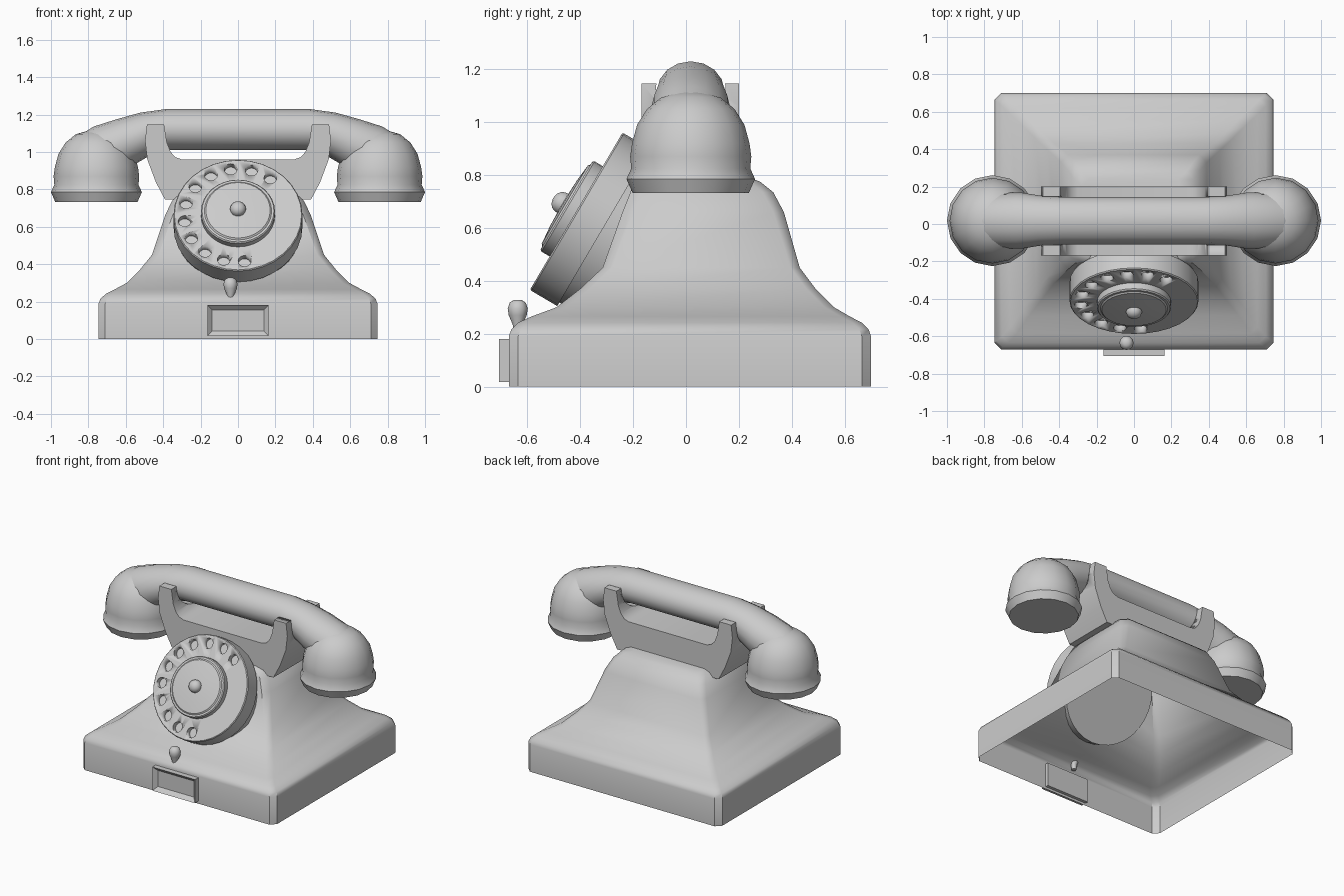
import bpy, bmesh, math
from mathutils import Matrix, Vector

if "Cube" in bpy.data.objects:
    bpy.data.objects.remove(bpy.data.objects["Cube"])


def finish(bm, name, angle=35):
    bmesh.ops.recalc_face_normals(bm, faces=bm.faces)
    mesh = bpy.data.meshes.new(name)
    bm.to_mesh(mesh)
    bm.free()
    ob = bpy.data.objects.new(name, mesh)
    bpy.context.collection.objects.link(ob)
    bpy.ops.object.select_all(action='DESELECT')
    ob.select_set(True)
    bpy.context.view_layer.objects.active = ob
    bpy.ops.object.shade_smooth_by_angle(angle=math.radians(angle))
    return ob


def loft(bm, rings, cap_start=True, cap_end=True):
    rows = [[bm.verts.new(p) for p in ring] for ring in rings]
    n = len(rows[0])
    for a, b in zip(rows, rows[1:]):
        for i in range(n):
            j = (i + 1) % n
            bm.faces.new((a[i], a[j], b[j], b[i]))
    if cap_start:
        bm.faces.new(rows[0][::-1])
    if cap_end:
        bm.faces.new(rows[-1])


def lathe(name, profile, matrix, sides=32, angle=35):
    bm = bmesh.new()
    loft(bm, [[matrix @ Vector((r * math.cos(t), r * math.sin(t), h))
               for t in (2 * math.pi * i / sides for i in range(sides))]
              for r, h in profile])
    return finish(bm, name, angle)


def cut(ob, cutter):
    mod = ob.modifiers.new("cut", 'BOOLEAN')
    mod.operation = 'DIFFERENCE'
    mod.solver = 'EXACT'
    mod.object = cutter
    bpy.context.view_layer.objects.active = ob
    bpy.ops.object.modifier_apply(modifier=mod.name)
    bpy.data.objects.remove(cutter)


# Body: open-bottomed shell lofted from rectangles with clipped corners
def clipped_rect(z, hx, y0, y1, c):
    return [(hx - c, y0, z), (hx, y0 + c, z), (hx, y1 - c, z), (hx - c, y1, z),
            (c - hx, y1, z), (-hx, y1 - c, z), (-hx, y0 + c, z), (c - hx, y0, z)]


sections = [(0, .745, -.67, .70, .035), (.19, .745, -.67, .70, .035),
            (.217, .735, -.66, .69, .035), (.242, .705, -.635, .665, .035),
            (.265, .66, -.585, .62, .035), (.30, .595, -.49, .56, .035),
            (.37, .525, -.40, .49, .035), (.45, .46, -.315, .43, .035),
            (.66, .39, -.24, .37, .04), (.735, .355, -.21, .33, .04),
            (.775, .32, -.20, .28, .04), (.79, .28, -.18, .24, .04)]
bm = bmesh.new()
loft(bm, [clipped_rect(*s) for s in sections], cap_start=False)
finish(bm, "body", 40)

# Cradle: mirrored front profile extruded in depth, with a groove for the handle
half = [(.39, .745), (.44, .84), (.485, .96), (.497, 1.06), (.487, 1.147),
        (.395, 1.147), (.38, 1.05), (.36, 1.0), (.335, .972), (.30, .96)]
outline = half + [(-x, z) for x, z in reversed(half)]
bm = bmesh.new()
loft(bm, [[(x, y, z) for x, z in outline] for y in (-.168, .2)])
cradle = finish(bm, "cradle", 30)
groove = lathe("groove_cutter", [(.132, -.7), (.132, .7)],
               Matrix.Translation((0, .018, 1.125)) @ Matrix.Rotation(math.pi / 2, 4, 'Y'))
cut(cradle, groove)

# Handset handle: oval sections swept along a mirrored path
path = [(.82, .93, .15), (.70, 1.01, .145), (.60, 1.055, .13), (.49, 1.10, .115),
        (.38, 1.12, .11)]
path = [(-x, z, r) for x, z, r in path] + [p for p in reversed(path)]
rings = []
for i, (x, z, r) in enumerate(path):
    a, b = path[max(i - 1, 0)], path[min(i + 1, len(path) - 1)]
    t = Vector((b[0] - a[0], 0, b[1] - a[1])).normalized()
    up = Vector((-t.z, 0, t.x))
    ry = min(r * 1.15, .15)
    rings.append([Vector((x, .018, z)) + up * (r * math.cos(k)) + Vector((0, ry * math.sin(k), 0))
                  for k in (2 * math.pi * j / 16 for j in range(16))])
bm = bmesh.new()
loft(bm, rings)
finish(bm, "handset_handle", 40)

# Ear and mouth cups
cup = [(.22, .733), (.243, .785), (.225, .825), (.229, .87), (.222, .92),
       (.203, .99), (.165, 1.05), (.11, 1.095), (.04, 1.115)]
for side, name in ((-1, "ear_cup"), (1, "mouth_cup")):
    lathe(name, cup, Matrix.Translation((side * .757, .018, 0)), 16, 40)

# Tilted dial: housing with a ring of finger holes
tilt = Matrix.Translation((0, -.415, .663)) @ Matrix.Rotation(math.radians(59.5), 4, 'X')
dial = lathe("dial_housing", [(.30, -.20), (.325, -.20), (.33, -.12), (.345, -.12),
                              (.345, -.006), (.34, 0), (.2, 0)], tilt)
bm = bmesh.new()
for i in range(11):
    a = math.radians(53 + 22.4 * i)
    spot = tilt @ Matrix.Translation((.287 * math.cos(a), .287 * math.sin(a), 0))
    bmesh.ops.create_cone(bm, cap_ends=True, segments=16, radius1=.034, radius2=.034,
                          depth=.07, matrix=spot)
cut(dial, finish(bm, "finger_hole_cutter"))

# Dial centre plate and knob
lathe("dial_centre", [(.198, -.01), (.198, .036), (.192, .043), (.18, .043),
                      (.172, .05), (.10, .057), (.02, .06)], tilt, 32, 30)
lathe("dial_knob", [(.042, .05), (.042, .07), (.036, .085), (.022, .096), (.006, .1)],
      tilt, 14, 50)

# Finger stop
lathe("finger_stop", [(.016, .20), (.019, .235), (.034, .27), (.038, .295),
                      (.03, .318), (.014, .328)], Matrix.Translation((-.04, -.636, 0)), 12, 60)

# Label holder with recessed window
bm = bmesh.new()
bmesh.ops.create_cube(bm, size=1, matrix=Matrix.Translation((0, -.678, .099)) @
                      Matrix.Diagonal((.328, .058, .164, 1)))
front = [f for f in bm.faces if f.calc_center_median().y < -.7]
bmesh.ops.inset_region(bm, faces=front, thickness=.037)
bmesh.ops.translate(bm, verts=front[0].verts, vec=(0, .025, 0))
bmesh.ops.inset_region(bm, faces=front, thickness=.004)
finish(bm, "label_holder", 30)
